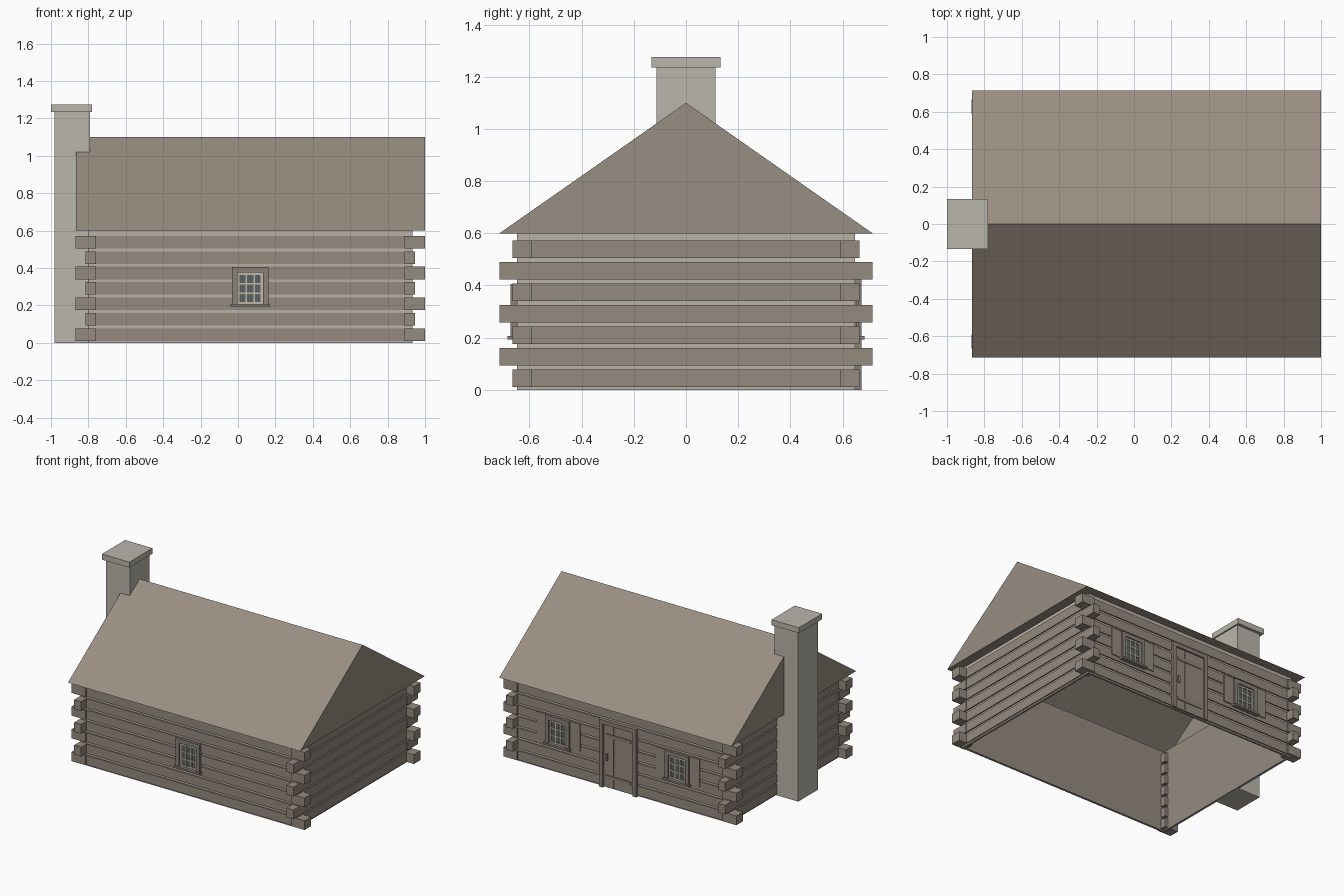
import bpy
import bmesh
from mathutils import Vector

cube = bpy.data.objects.get("Cube")
if cube:
    bpy.data.objects.remove(cube, do_unlink=True)


def linear(c):
    return c / 12.92 if c <= 0.04045 else ((c + 0.055) / 1.055) ** 2.4


def material(name, code):
    rgb = [linear(int(code[i:i + 2], 16) / 255) for i in (0, 2, 4)]
    mat = bpy.data.materials.new(name)
    mat.use_nodes = True
    mat.diffuse_color = (*rgb, 1)
    bsdf = mat.node_tree.nodes["Principled BSDF"]
    bsdf.inputs["Base Color"].default_value = (*rgb, 1)
    bsdf.inputs["Roughness"].default_value = 0.9
    return mat


LOG = material("log brown", "958A7F")
ROOF = material("roof brown", "998E82")
CHINK = material("pale mortar", "BAB1A5")
STONE = material("chimney grey", "BAB6AC")
TRIM = material("trim brown", "8C8177")
SASH = material("sash cream", "C0B9AD")
GLASS = material("glass grey", "59615F")


def finish(name, bm, mat):
    bmesh.ops.recalc_face_normals(bm, faces=bm.faces)
    mesh = bpy.data.meshes.new(name)
    bm.to_mesh(mesh)
    bm.free()
    mesh.materials.append(mat)
    obj = bpy.data.objects.new(name, mesh)
    bpy.context.collection.objects.link(obj)
    return obj


def boxes(name, mat, spans):
    """One object made of boxes, each given as x, y and z spans."""
    bm = bmesh.new()
    for span in spans:
        lo = Vector([min(s) for s in span])
        hi = Vector([max(s) for s in span])
        verts = bmesh.ops.create_cube(bm, size=1)["verts"]
        for v in verts:
            v.co = (lo + hi) / 2 + Vector(a * b for a, b in zip(v.co, hi - lo))
    return finish(name, bm, mat)


# Overall layout
MID = 0.065            # middle of the house along x
HX, HY = 0.875, 0.655  # half sizes to the log faces
EAVE, RIDGE = 0.60, 1.10


def wall_slabs(out, inn, z):
    """Four slabs set back from the log faces by out to inn."""
    x0, x1, y0, y1 = HX - out, HX - inn, HY - out, HY - inn
    slabs = []
    for s in (-1, 1):
        slabs.append(((MID - x0, MID + x0), (s * y0, s * y1), z))
        slabs.append(((MID + s * x0, MID + s * x1), (-y0, y0), z))
    return slabs


# Walls: plain lining, mortar, and raised logs
boxes("wall_lining", LOG, wall_slabs(0.015, 0.024, (0, EAVE)))
boxes("wall_mortar", CHINK, wall_slabs(0.008, 0.016, (0, EAVE)))
logs, ends = [], []
for row in range(7):
    z = (0.01 + row * 0.0825, 0.077 + row * 0.0825)
    logs += wall_slabs(0, 0.01, z)
    # Log ends cross at the corners, one direction per row
    over_x, over_y = (0.06, 0.01) if row % 2 == 0 else (0.005, 0.06)
    for sx in (-1, 1):
        for sy in (-1, 1):
            ends.append(((MID + sx * (HX - 0.05), MID + sx * (HX + over_x)),
                         (sy * (HY - 0.065), sy * (HY + over_y)), z))
boxes("wall_logs", LOG, logs)
boxes("corner_log_ends", LOG, ends)

# Roof: hollow gable with a soffit ring around the walls
bm = bmesh.new()
X0, X1, RY = -0.865, 1.0, 0.715
outer = [bm.verts.new((x, y, EAVE))
         for x, y in ((X0, -RY), (X1, -RY), (X1, RY), (X0, RY))]
ix, iy = HX - 0.02, HY - 0.02
inner = [bm.verts.new((MID + sx * ix, sy * iy, EAVE))
         for sx, sy in ((-1, -1), (1, -1), (1, 1), (-1, 1))]
west, east = [bm.verts.new((x, 0, RIDGE)) for x in (X0, X1)]
bm.faces.new((outer[0], outer[1], east, west))
bm.faces.new((outer[2], outer[3], west, east))
bm.faces.new((outer[1], outer[2], east))
bm.faces.new((outer[3], outer[0], west))
for i in range(4):
    j = (i + 1) % 4
    bm.faces.new((outer[j], outer[i], inner[i], inner[j]))
finish("gable_roof", bm, ROOF)

# Chimney
boxes("chimney_stack", STONE, [((-0.98, -0.79), (-0.113, 0.113), (0, 1.24))])
boxes("chimney_cap", STONE, [((-1.0, -0.78), (-0.133, 0.133), (1.235, 1.275))])


def window(name, cx, side, shutters):
    def part(x, z, depth, back=0.0):
        return ((cx + x[0], cx + x[1]),
                (side * (HY + back), side * (HY + depth)), z)
    lo, hi, w, g = 0.205, 0.405, 0.097, 0.068
    top = 0.375
    boxes(name + "_trim", TRIM, [
        part((-w, -g), (lo, hi), 0.017, -0.01), part((g, w), (lo, hi), 0.017, -0.01),
        part((-g, g), (top, hi), 0.017, -0.01)])
    boxes(name + "_sill", TRIM, [part((-0.105, 0.105), (0.193, 0.207), 0.03, -0.01)])
    boxes(name + "_glass", GLASS, [part((-g, g), (lo, top), 0.003, -0.01)])
    # Sash border and bars leave nine panes
    bars = []
    for i in range(4):
        half = 0.006 if i in (0, 3) else 0.004
        x = -0.062 + i * 0.124 / 3
        z = lo + 0.008 + i * (top - lo - 0.014) / 3
        bars.append(part((x - half, x + half), (lo, top), 0.008))
        bars.append(part((-g, g), (z - half, z + half), 0.0075))
    boxes(name + "_sash", SASH, bars)
    if shutters:
        boxes(name + "_shutters", LOG, [
            part((s * w, s * (w + 0.08)), (lo, hi), 0.007, -0.002) for s in (-1, 1)])


window("front_window", MID, -1, False)
window("back_left_window", 0.565, 1, True)
window("back_right_window", -0.395, 1, True)

# Back door: frame, planks, battens and handle
DX, DW, DH = 0.08, 0.15, 0.49


def door_part(x, z, depth):
    return ((DX + x[0], DX + x[1]), (HY - 0.01, HY + depth), z)


boxes("door_frame", TRIM, [
    door_part((-DW, -DW + 0.03), (0, DH), 0.017),
    door_part((DW - 0.03, DW), (0, DH), 0.017),
    door_part((-DW, DW), (DH - 0.03, DH), 0.0165)])
boxes("door_planks", LOG, [
    door_part((-0.12 + i * 0.08, -0.042 + i * 0.08), (0.005, 0.46), 0.005)
    for i in range(3)])
boxes("door_battens", TRIM, [
    door_part((-0.1, 0.1), (z, z + 0.025), 0.01) for z in (0.07, 0.37)])
boxes("door_handle", TRIM, [door_part((0.085, 0.1), (0.2, 0.25), 0.014)])
